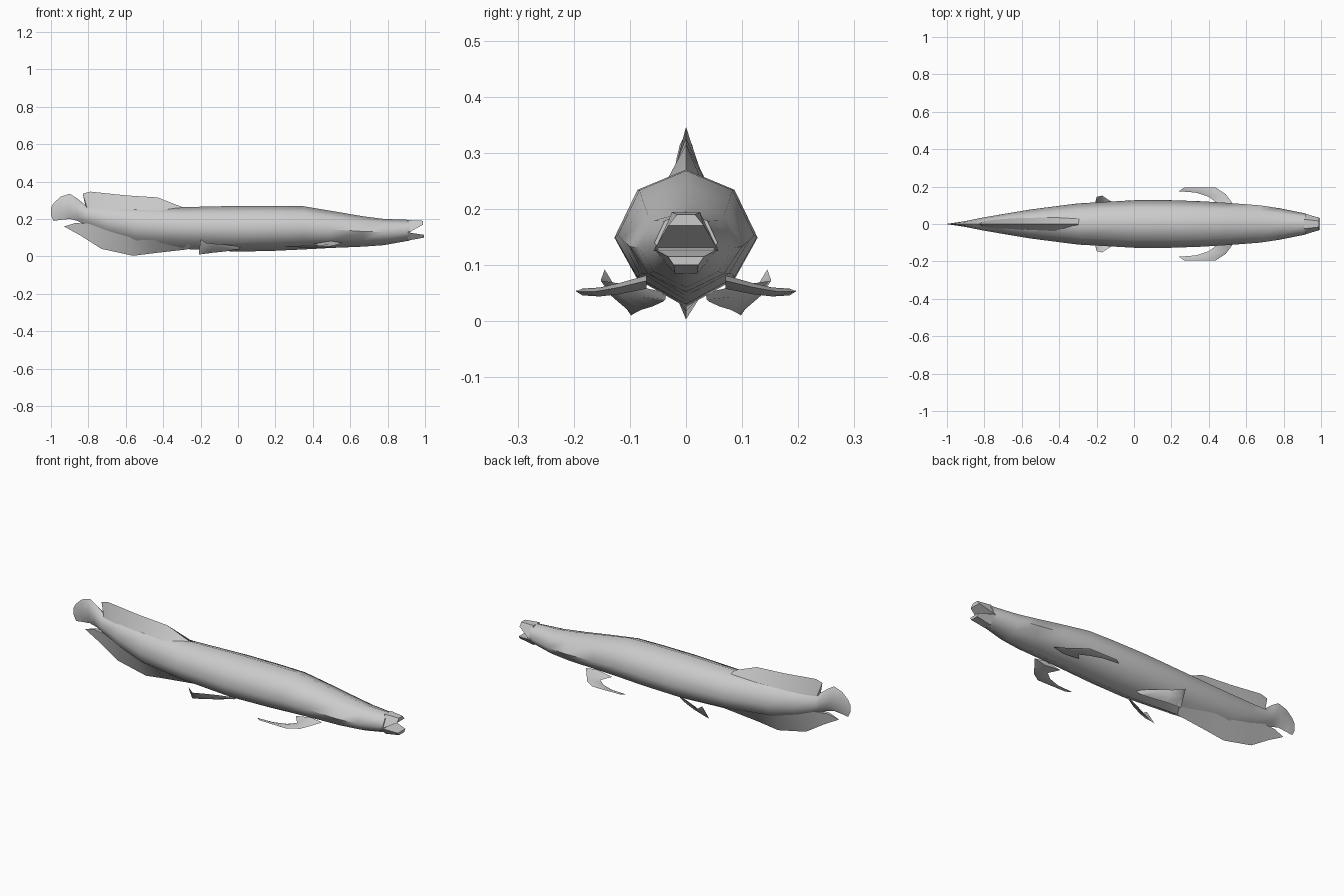
import bpy, bmesh, math
from mathutils import Vector

cube = bpy.data.objects.get("Cube")
if cube:
    bpy.data.objects.remove(cube)

grey = bpy.data.materials.new("fish grey")
grey.use_nodes = True
grey.diffuse_color = (0.6, 0.6, 0.6, 1)
grey.node_tree.nodes["Principled BSDF"].inputs["Base Color"].default_value = (0.6, 0.6, 0.6, 1)


def loft(name, rings, angle=60):
    """Skin closed rings of equal length and cap both ends."""
    bm = bmesh.new()
    rows = [[bm.verts.new(p) for p in ring] for ring in rings]
    n = len(rows[0])
    for a, b in zip(rows, rows[1:]):
        for i in range(n):
            j = (i + 1) % n
            bm.faces.new((a[i], a[j], b[j], b[i]))
    bm.faces.new(rows[0])
    bm.faces.new(rows[-1])
    bmesh.ops.remove_doubles(bm, verts=bm.verts, dist=0.0005)
    bmesh.ops.recalc_face_normals(bm, faces=bm.faces)
    mesh = bpy.data.meshes.new(name)
    bm.to_mesh(mesh)
    bm.free()
    mesh.materials.append(grey)
    ob = bpy.data.objects.new(name, mesh)
    bpy.context.collection.objects.link(ob)
    bpy.ops.object.select_all(action='DESELECT')
    ob.select_set(True)
    bpy.context.view_layer.objects.active = ob
    bpy.ops.object.shade_smooth_by_angle(angle=math.radians(angle))
    return ob


def section(x, bottom, top, w):
    """Eight-sided body cross-section."""
    h = top - bottom
    half = [(0, 1), (0.68, 0.85), (1, 0.5), (0.68, 0.2), (0, 0)]
    pts = half + [(-y, z) for y, z in half[3:0:-1]]
    return [(x, y * w, bottom + z * h) for y, z in pts]


def ridge_fin(name, stations):
    """Wedge fin on the centre line: base x, base z, half width, edge x, edge z."""
    return loft(name, [[(bx, w, bz), (ex, 0, ez), (bx, -w, bz)]
                       for bx, bz, w, ex, ez in stations], 50)


def paired_fin(name, stations):
    """Lens-shaped side fin from leading point, trailing point and thickness."""
    for side, label in ((1, "left_"), (-1, "right_")):
        rings = []
        for lead, trail, t in stations:
            a, b = Vector(lead), Vector(trail)
            mid = a.lerp(b, 0.4)
            up = Vector((0, -(b - a).z, (b - a).y))
            up = up.normalized() if up.length > 0.03 else Vector((0, 0, 1))
            if up.z < 0:
                up = -up
            ring = [a, mid + up * t, b, mid - up * t]
            rings.append([(p.x, p.y * side, p.z) for p in ring])
        loft(label + name, rings)


# Body and tail blade
loft("body", [section(*s) for s in (
    (-1.0, 0.22, 0.26, 0.001), (-0.985, 0.19, 0.285, 0.003), (-0.95, 0.195, 0.318, 0.008),
    (-0.9, 0.2, 0.335, 0.016), (-0.86, 0.19, 0.31, 0.024), (-0.81, 0.165, 0.27, 0.034),
    (-0.7, 0.11, 0.27, 0.053), (-0.55, 0.06, 0.268, 0.078), (-0.3, 0.04, 0.263, 0.11),
    (0, 0.025, 0.27, 0.127), (0.2, 0.03, 0.27, 0.127), (0.35, 0.037, 0.268, 0.122),
    (0.5, 0.045, 0.243, 0.113), (0.67, 0.052, 0.214, 0.1), (0.78, 0.06, 0.2, 0.084),
    (0.92, 0.085, 0.195, 0.056))])


# Open jaws
def jaw_ring(x, bottom, top, w_bottom, w_top):
    return [(x, -w_bottom, bottom), (x, -w_top, top), (x, w_top, top), (x, w_bottom, bottom)]


loft("upper_jaw", [jaw_ring(0.91, 0.125, 0.194, 0.058, 0.025),
                   jaw_ring(0.99, 0.17, 0.19, 0.032, 0.016)], 30)
loft("lower_jaw", [jaw_ring(0.91, 0.085, 0.128, 0.02, 0.056),
                   jaw_ring(0.995, 0.1, 0.115, 0.022, 0.032)], 30)

# Fins along the back and belly
ridge_fin("dorsal_fin", (
    (-0.28, 0.245, 0.03, -0.3, 0.264), (-0.42, 0.24, 0.04, -0.43, 0.315),
    (-0.6, 0.24, 0.035, -0.6, 0.326), (-0.72, 0.24, 0.028, -0.79, 0.346),
    (-0.8, 0.24, 0.018, -0.83, 0.335), (-0.81, 0.24, 0.005, -0.815, 0.27)))
ridge_fin("anal_fin", (
    (-0.25, 0.06, 0.04, -0.27, 0.037), (-0.45, 0.09, 0.055, -0.45, 0.017),
    (-0.58, 0.11, 0.045, -0.56, 0.003), (-0.7, 0.14, 0.032, -0.73, 0.04),
    (-0.8, 0.175, 0.018, -0.84, 0.11), (-0.87, 0.178, 0.008, -0.93, 0.16)))

# Swept side fins
paired_fin("pectoral_fin", (
    ((0.56, 0.07, 0.072), (0.4, 0.07, 0.066), 0.012),
    ((0.52, 0.12, 0.06), (0.44, 0.115, 0.055), 0.01),
    ((0.49, 0.16, 0.053), (0.4, 0.145, 0.05), 0.008),
    ((0.435, 0.196, 0.053), (0.33, 0.168, 0.05), 0.006),
    ((0.27, 0.196, 0.054), (0.24, 0.175, 0.052), 0.002)))
paired_fin("pelvic_fin", (
    ((0.02, 0.035, 0.05), (-0.02, 0.04, 0.035), 0.006),
    ((-0.06, 0.085, 0.062), (-0.07, 0.06, 0.026), 0.008),
    ((-0.13, 0.125, 0.068), (-0.13, 0.08, 0.02), 0.008),
    ((-0.17, 0.152, 0.072), (-0.19, 0.095, 0.012), 0.005),
    ((-0.2, 0.145, 0.092), (-0.21, 0.098, 0.01), 0.001)))
